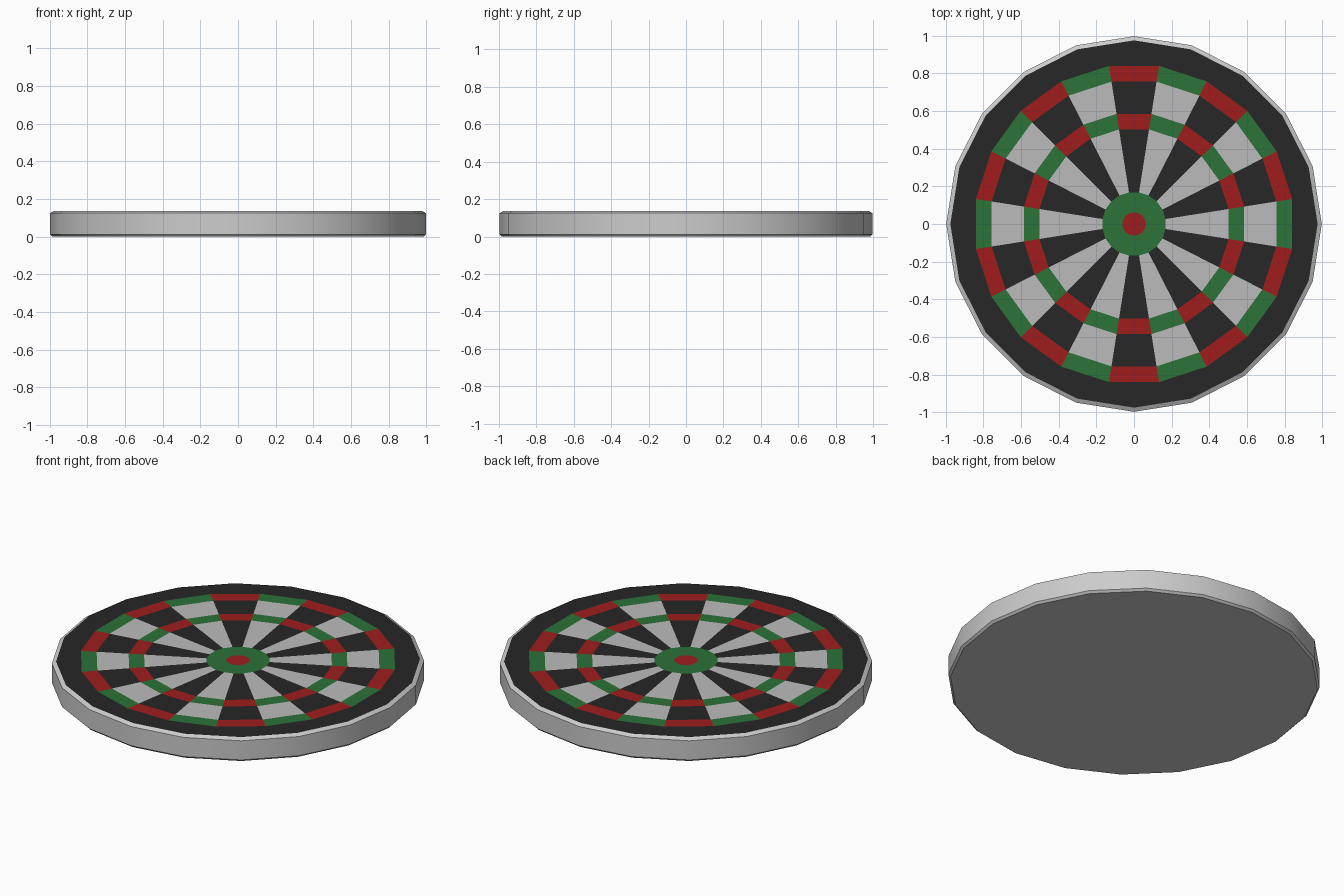
import bpy, bmesh
from math import sin, cos, pi, radians

if "Cube" in bpy.data.objects:
    bpy.data.objects.remove(bpy.data.objects["Cube"])

N = 20          # scoring sectors
TOP = 0.137     # height of the playing face

def make_object(name, bm, mats=()):
    mesh = bpy.data.meshes.new(name)
    bm.to_mesh(mesh)
    bm.free()
    obj = bpy.data.objects.new(name, mesh)
    bpy.context.collection.objects.link(obj)
    for m in mats:
        mesh.materials.append(m)
    return obj

def material(name, rgb):
    m = bpy.data.materials.new(name)
    m.diffuse_color = (*rgb, 1)
    m.use_nodes = True
    m.node_tree.nodes["Principled BSDF"].inputs["Base Color"].default_value = m.diffuse_color
    return m

def ring(bm, r, z, offset):
    return [bm.verts.new((r * cos(2 * pi * i / N + offset),
                          r * sin(2 * pi * i / N + offset), z)) for i in range(N)]

def bridge(bm, a, b, index=lambda i: 0):
    for i in range(N):
        j = (i + 1) % N
        bm.faces.new((a[i], a[j], b[j], b[i])).material_index = index(i)

black = material("black", (0.02, 0.02, 0.02))
white = material("white", (0.5, 0.5, 0.5))
red = material("red", (0.35, 0.012, 0.012))
green = material("green", (0.025, 0.17, 0.04))

# Grey casing: flat underside, smooth wall, narrow bevelled lip
bm = bmesh.new()
profile = [(0.985, 0), (0.997, 0.012), (0.997, 0.125), (0.975, TOP)]
rings = [ring(bm, r, z, 0) for r, z in profile]
for a, b in zip(rings, rings[1:]):
    bridge(bm, a, b)
bm.faces.new(rings[0][::-1])
casing = make_object("casing", bm)

# Playing face: concentric rings split into alternating sectors
bm = bmesh.new()
half = radians(9)
radii = [0.062, 0.17, 0.508, 0.592, 0.765, 0.85]
face = [ring(bm, r, TOP, -half) for r in radii]
rim = ring(bm, 0.975, TOP, 0)
bm.faces.new(face[0]).material_index = 2
bridge(bm, face[1], face[0], lambda i: 3)
plain = lambda i: i % 2          # grey on even sectors, black on odd
scoring = lambda i: 3 - i % 2    # green on even sectors, red on odd
for k, colour in enumerate((plain, scoring, plain, scoring), start=1):
    bridge(bm, face[k + 1], face[k], colour)
# Black border joins the sector corners to the offset casing corners
for i in range(N):
    j = (i + 1) % N
    bm.faces.new((face[5][i], rim[i], face[5][j])).material_index = 1
    bm.faces.new((rim[i], rim[j], face[5][j])).material_index = 1
bmesh.ops.recalc_face_normals(bm, faces=bm.faces)
if bm.faces[:][0].normal.z < 0:
    bmesh.ops.reverse_faces(bm, faces=bm.faces)
make_object("playing_face", bm, (white, black, red, green))

# Smooth wall, sharp base edge
bpy.ops.object.select_all(action='DESELECT')
casing.select_set(True)
bpy.context.view_layer.objects.active = casing
bpy.ops.object.shade_smooth_by_angle(angle=radians(40))
